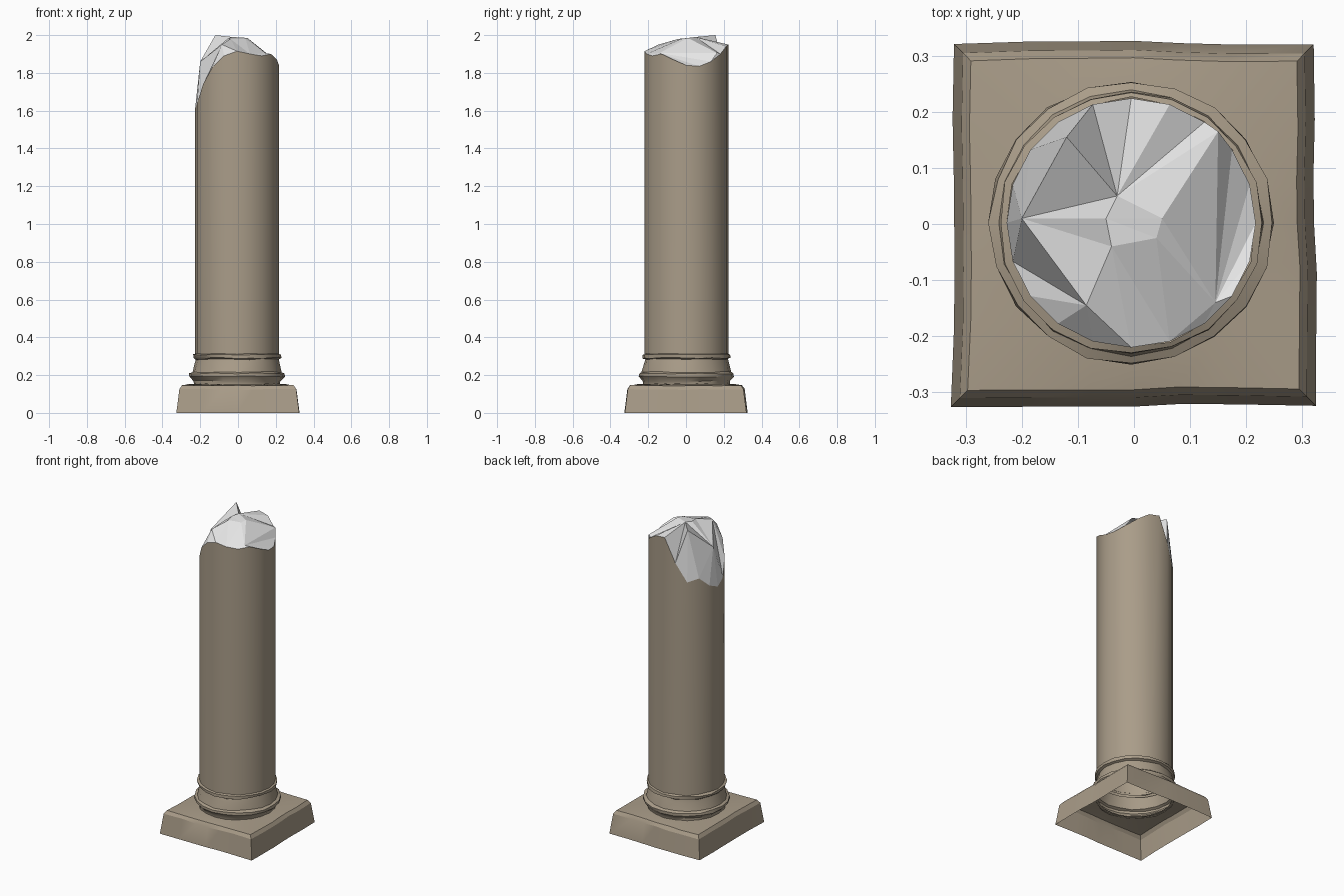
import bpy, math, random
from mathutils import Vector
from mathutils.geometry import delaunay_2d_cdt

if "Cube" in bpy.data.objects:
    bpy.data.objects.remove(bpy.data.objects["Cube"])

random.seed(4)
CX, CY = -0.005, 0.002


def material(name, rgb):
    m = bpy.data.materials.new(name)
    m.diffuse_color = (*rgb, 1)
    m.use_nodes = True
    m.node_tree.nodes["Principled BSDF"].inputs["Base Color"].default_value = m.diffuse_color
    return m


tan = material("weathered tan stone", (0.40, 0.335, 0.25))
grey = material("fresh broken stone", (0.80, 0.80, 0.80))


def add_object(name, verts, faces, mat, smooth=None):
    me = bpy.data.meshes.new(name)
    me.from_pydata(verts, [], faces)
    me.materials.append(mat)
    ob = bpy.data.objects.new(name, me)
    bpy.context.collection.objects.link(ob)
    if smooth:
        bpy.ops.object.select_all(action='DESELECT')
        ob.select_set(True)
        bpy.context.view_layer.objects.active = ob
        bpy.ops.object.shade_smooth_by_angle(angle=math.radians(smooth))
    return ob


def skin(name, loops, mat, smooth):
    """Join equal-sized loops of points, listed bottom to top, into a wall."""
    n = len(loops[0])
    verts = [p for loop in loops for p in loop]
    faces = [(r * n + i, r * n + (i + 1) % n, (r + 1) * n + (i + 1) % n, (r + 1) * n + i)
             for r in range(len(loops) - 1) for i in range(n)]
    return add_object(name, verts, faces, mat, smooth)


def jitter(a):
    return random.uniform(-a, a)


def circle(r, z, n, wear=0.0):
    loop = []
    for i in range(n):
        a, q = math.tau * i / n, r + jitter(wear)
        loop.append((CX + q * math.cos(a), CY + q * math.sin(a), z + jitter(wear)))
    return loop


def square(h, z, n, wear_z):
    loop = []
    for i in range(n):
        a = math.tau * i / n
        c, s = math.cos(a), math.sin(a)
        k = (h + chips[i]) / max(abs(c), abs(s))
        loop.append((k * c, k * s, z + jitter(wear_z)))
    return loop


# Square plinth: open below, chipped edges, round opening under the column
N = 24
chips = [jitter(0.004) for _ in range(N)]
skin("plinth", [square(0.323, 0.0, N, 0), square(0.307, 0.125, N, 0.004),
                square(0.293, 0.145, N, 0.002), circle(0.26, 0.152, N), circle(0.215, 0.155, N)],
     tan, 25)

# Worn round mouldings
SIDES = 20
profile = [(0.228, 0.150), (0.230, 0.168), (0.252, 0.192), (0.252, 0.208), (0.236, 0.216),
           (0.223, 0.262), (0.218, 0.284), (0.233, 0.290), (0.234, 0.308), (0.222, 0.314)]
skin("base_moulding", [circle(r, z, SIDES, 0.003) for r, z in profile], tan, 35)

# Shaft with a jagged upper rim, one height every 18 degrees from +x
rim_z = [1.84, 1.835, 1.86, 1.90, 1.94, 1.95, 1.80, 1.68, 1.70, 1.64,
         1.61, 1.64, 1.74, 1.83, 1.89, 1.915, 1.90, 1.89, 1.90, 1.87]
rim = [(x, y, z) for (x, y, _), z in zip(circle(0.222, 0, SIDES), rim_z)]
skin("shaft", [circle(0.222, 0.30, SIDES), rim], tan, 30)

# Faceted fracture surface spanning the rim
peaks = [(-0.03, 0.05, 1.99), (0.05, 0.01, 1.985), (0.04, -0.025, 1.98), (-0.04, -0.04, 1.98),
         (-0.05, 0.01, 1.985), (-0.12, 0.155, 2.0), (0.15, 0.165, 1.905), (0.145, -0.14, 1.905),
         (-0.085, -0.145, 1.95), (-0.2, 0.01, 1.86)]
ridges = [(0, 5), (0, 6), (1, 6), (0, 9), (4, 9), (3, 8), (9, 8), (2, 7), (5, 9), (6, 7), (3, 9)]
points = rim + peaks
edges = [(SIDES + a, SIDES + b) for a, b in ridges]
co, _, tris, origin, _, _ = delaunay_2d_cdt([Vector(p[:2]) for p in points], edges, [], 0, 1e-5)
heights = [points[o[0]][2] if o else 1.95 for o in origin]
add_object("broken_top", [(c.x, c.y, z) for c, z in zip(co, heights)],
           [tuple(t) for t in tris], grey)
